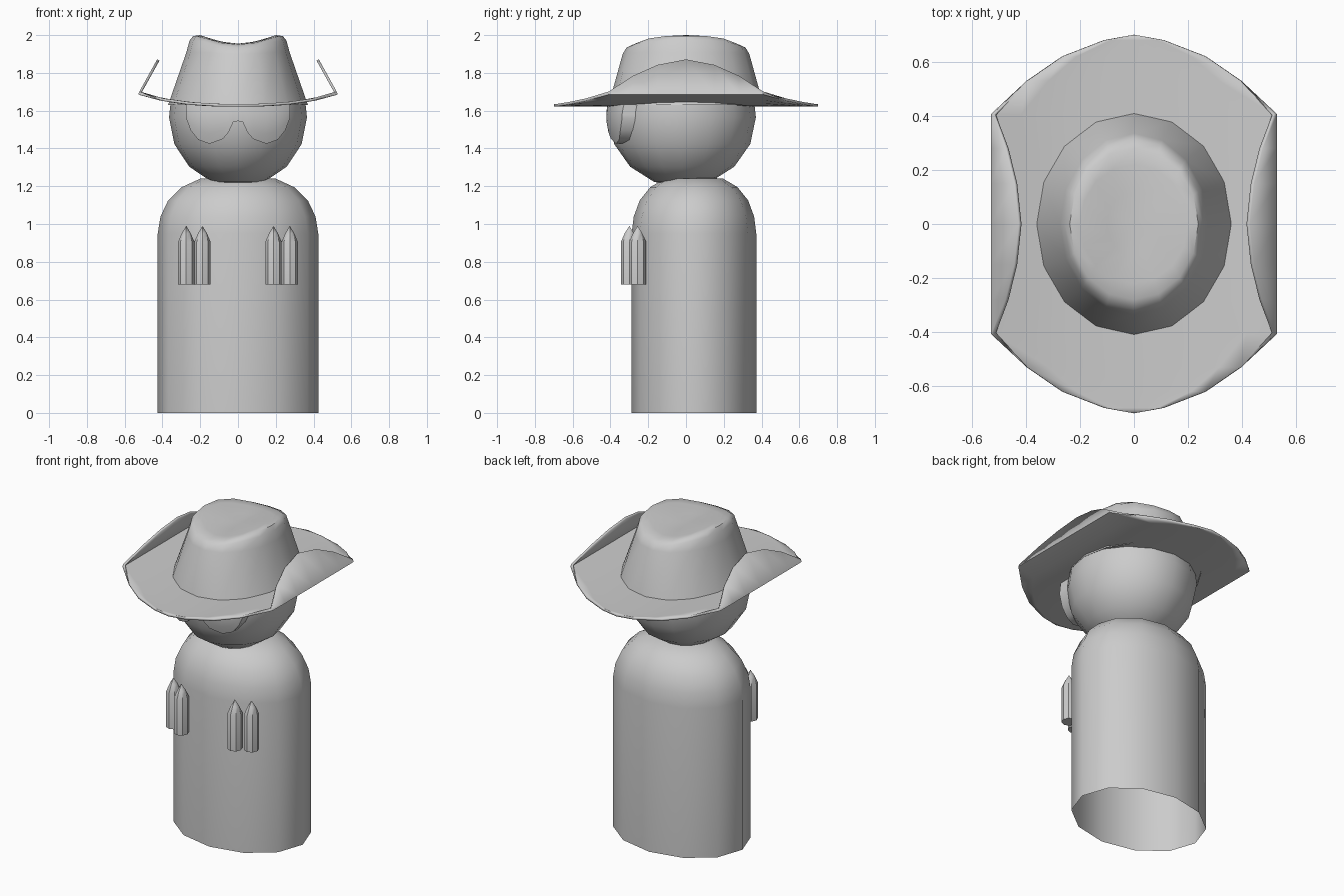
import bpy, bmesh, math
from mathutils import Vector

if "Cube" in bpy.data.objects:
    bpy.data.objects.remove(bpy.data.objects["Cube"])


def finish(bm, name, angle=40):
    bmesh.ops.remove_doubles(bm, verts=bm.verts, dist=0.0005)
    bmesh.ops.recalc_face_normals(bm, faces=bm.faces)
    me = bpy.data.meshes.new(name)
    bm.to_mesh(me)
    bm.free()
    ob = bpy.data.objects.new(name, me)
    bpy.context.collection.objects.link(ob)
    bpy.ops.object.select_all(action='DESELECT')
    bpy.context.view_layer.objects.active = ob
    ob.select_set(True)
    bpy.ops.object.shade_smooth_by_angle(angle=math.radians(angle))
    return ob


def skin(bm, rows, closed=False):
    """Join rows of points with quads."""
    vs = [[bm.verts.new(p) for p in r] for r in rows]
    n = len(vs[0])
    for a, b in zip(vs, vs[1:]):
        for i in range(n if closed else n - 1):
            j = (i + 1) % n
            bm.faces.new((a[i], a[j], b[j], b[i]))
    return vs


def loft(name, rings, n, centre=(0, 0), dip=None, cap=False, angle=40):
    """Stack elliptical rings given as (rx, ry, z)."""
    rows = []
    for k, (rx, ry, z) in enumerate(rings):
        row = []
        for i in range(n):
            a = 2 * math.pi * i / n
            x, y = rx * math.cos(a), ry * math.sin(a)
            row.append((x + centre[0], y + centre[1], z - (dip(k, x) if dip else 0)))
        rows.append(row)
    bm = bmesh.new()
    vs = skin(bm, rows, True)
    if cap:
        bm.faces.new(vs[0])
    return finish(bm, name, angle)


# Body: open-bottomed twelve-sided tube with a domed top
profile = [(1, 0), (1, .95), (.965, 1.04), (.87, 1.125), (.7, 1.195), (.47, 1.24), (0, 1.25)]
loft("body", [(.425 * f, .33 * f, z) for f, z in profile], 12, (0, .042))

# Head: lower part of a sphere, its top hidden in the hat
HX, HY, HZ, CY, CZ = .365, .39, .37, -.02, 1.565
rings = []
for deg in (-90, -67.5, -45, -22.5, 0, 12):
    c, s = math.cos(math.radians(deg)), math.sin(math.radians(deg))
    rings.append((HX * c, HY * c, CZ + HZ * s))
loft("head", rings, 16, (0, CY))

# Eye mask: two drooping lenses joined at the bridge, following the face
half = [(.025, 1.54), (.05, 1.485), (.08, 1.45), (.15, 1.425), (.21, 1.445), (.25, 1.495), (.275, 1.56)]
columns = [(-x, z) for x, z in reversed(half)] + [(0, 1.545)] + half
rows = []
for k in range(5):
    row = []
    for x, low in columns:
        z = low + (1.635 - low) * k / 4
        depth = math.sqrt(1 - (x / HX) ** 2 - ((z - CZ) / HZ) ** 2)
        row.append((x, CY - HY * depth - .012 - .05 * (x / .275) ** 2, z))
    rows.append(row)
bm = bmesh.new()
skin(bm, rows)
back = bmesh.ops.extrude_face_region(bm, geom=bm.faces[:], use_keep_orig=True)["geom"]
bmesh.ops.translate(bm, vec=Vector((0, .07, 0)),
                    verts=[g for g in back if isinstance(g, bmesh.types.BMVert)])
finish(bm, "eye_mask")

# Hat brim: (y, half width, flap height fraction), sides folded up and inward
side = [(.7, 0, 0), (.68, .11, 0), (.62, .265, 0), (.53, .395, 0), (.405, .522, .06),
        (.28, .522, .52), (.15, .522, .84)]
stations = side + [(0, .522, 1)] + [(-y, w, t) for y, w, t in reversed(side)]
rows = []
for y, w, t in stations:
    row = []
    for k in range(-6, 7):
        x = w * max(-1, min(1, k / 5))
        z = 1.628 + .06 * (abs(x) / .522) ** 2.5
        if abs(k) == 6:
            x -= math.copysign(.1 * t, k)
            z += .18 * t
        row.append((x, y, z))
    rows.append(row)
bm = bmesh.new()
skin(bm, rows)
brim = finish(bm, "hat_brim")
mod = brim.modifiers.new("thickness", 'SOLIDIFY')
mod.thickness = .014
mod.offset = 0


# Hat crown: tapered, with a crease running front to back
def crease(k, x):
    return (0, .2, .8, 1, 1, 1, 1)[k] * .045 * max(0, 1 - (x / .2) ** 2)


crown = [(.37, .41, 1.63), (.273, .335, 1.91), (.257, .315, 1.97), (.238, .28, 1.995),
         (.2, .22, 2.0), (.1, .12, 2.0), (0, 0, 2.0)]
loft("hat_crown", crown, 16, dip=crease, angle=50)

# Cartridges: a pair on each side of the chest
for sx, label in ((-1, "left"), (1, "right")):
    for x, y, pos in ((.188, -.3, "inner"), (.274, -.256, "outer")):
        loft(f"cartridge_{label}_{pos}",
             [(.043, .045, .68), (.043, .045, .905), (.024, .025, .95), (0, 0, .99)],
             8, (sx * x, y), cap=True)
